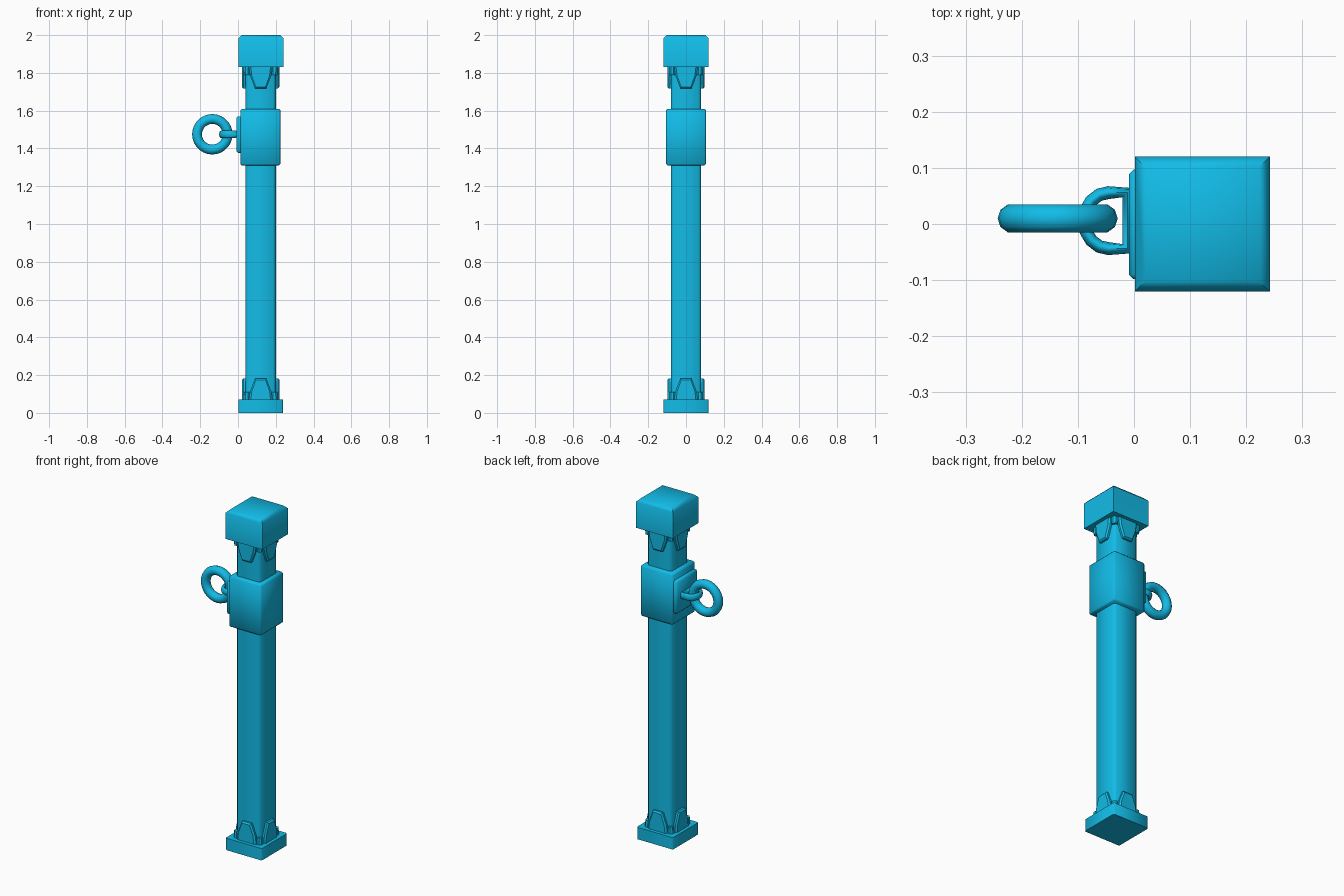
import bpy, bmesh
from math import sin, cos, pi, radians
from mathutils import Matrix, Vector

if "Cube" in bpy.data.objects:
    bpy.data.objects.remove(bpy.data.objects["Cube"])

CX = 0.12  # post axis in x

blue = bpy.data.materials.new("blue")
blue.diffuse_color = (0.006, 0.5, 0.8, 1)
blue.use_nodes = True
blue.node_tree.nodes["Principled BSDF"].inputs["Base Color"].default_value = blue.diffuse_color


def finish(obj, angle=50):
    obj.data.materials.append(blue)
    bpy.ops.object.select_all(action='DESELECT')
    obj.select_set(True)
    bpy.context.view_layer.objects.active = obj
    bpy.ops.object.shade_smooth_by_angle(angle=radians(angle))
    return obj


def from_bmesh(name, bm, angle=50):
    bmesh.ops.recalc_face_normals(bm, faces=bm.faces[:])
    me = bpy.data.meshes.new(name)
    bm.to_mesh(me)
    bm.free()
    obj = bpy.data.objects.new(name, me)
    bpy.context.collection.objects.link(obj)
    return finish(obj, angle)


def bevel(bm, test, width):
    edges = [e for e in bm.edges if test(*(v.co for v in e.verts))]
    bmesh.ops.bevel(bm, geom=edges, offset=width, segments=1, affect='EDGES', profile=0.5)


def upright(a, b):
    return abs(a.z - b.z) > 1e-4


def everything(a, b):
    return True


def box(name, lo, hi, width, test=everything):
    lo, hi = Vector(lo), Vector(hi)
    bm = bmesh.new()
    bmesh.ops.create_cube(bm, size=1)
    for v in bm.verts:
        v.co = Vector(((lo[i] + hi[i]) / 2 + v.co[i] * (hi[i] - lo[i])) for i in range(3))
    bevel(bm, test, width)
    return from_bmesh(name, bm)


# Post, foot, cap and collar
box("post", (0.04, -0.08, 0.05), (0.20, 0.08, 1.85), 0.013, upright)
box("foot", (0.002, -0.119, 0), (0.238, 0.119, 0.07), 0.006, upright)
box("cap", (0.002, -0.12, 1.83), (0.242, 0.12, 2.0), 0.018,
    lambda a, b: min(a.z, b.z) > 1.99)
box("collar", (0.012, -0.106, 1.31), (0.224, 0.106, 1.61), 0.008)
box("ring_plate", (-0.009, -0.098, 1.377), (0.03, 0.097, 1.57), 0.008)


# Claw leaves on four sides plus corner studs, at the foot and mirrored under the cap
def claws(name, z0, direction):
    bm = bmesh.new()
    outline = [(-0.062, 0), (0.062, 0), (0.056, 0.045), (0.03, 0.113),
               (-0.03, 0.113), (-0.056, 0.045)]
    for k in range(4):
        rot = Matrix.Rotation(k * pi / 2, 4, 'Z')
        leaf = bmesh.new()
        rings = []
        for y, s, drop in ((-0.07, 1, 0), (-0.091, 1, 0), (-0.099, 0.84, 0.008)):
            rings.append([leaf.verts.new((x * s, y, h - (drop if h > 0.1 else 0)))
                          for x, h in outline])
        leaf.faces.new(rings[0])
        leaf.faces.new(rings[-1])
        for a, b in zip(rings, rings[1:]):
            for i in range(6):
                j = (i + 1) % 6
                leaf.faces.new((a[i], a[j], b[j], b[i]))
        leaf.transform(rot)
        me = bpy.data.meshes.new("tmp")
        leaf.to_mesh(me)
        leaf.free()
        bm.from_mesh(me)
        bpy.data.meshes.remove(me)
        # corner stud
        m = rot @ Matrix.Translation((0.073, 0.073, 0.02)) @ Matrix.Rotation(pi / 8, 4, 'Z')
        bmesh.ops.create_cone(bm, cap_ends=True, segments=8, radius1=0.019,
                              radius2=0.017, depth=0.04, matrix=m)
    for v in bm.verts:
        v.co = Vector((v.co.x + CX, v.co.y, z0 + direction * v.co.z))
    return from_bmesh(name, bm, 30)


claws("foot_claws", 0.07, 1)
claws("cap_claws", 1.83, -1)

# D-shaped staple that holds the ring
path = [(-0.012, 0.05), (-0.045, 0.05)]
path += [(-0.045 - 0.044 * sin(t * pi / 8), 0.05 * cos(t * pi / 8)) for t in range(1, 8)]
path += [(-0.045, -0.05), (-0.012, -0.05)]
cu = bpy.data.curves.new("staple", 'CURVE')
cu.dimensions = '3D'
cu.bevel_depth = 0.0115
cu.bevel_resolution = 2
sp = cu.splines.new('POLY')
sp.points.add(len(path) - 1)
for p, (x, y) in zip(sp.points, path):
    p.co = (x, y, 0, 1)
sp.use_cyclic_u = True
staple = bpy.data.objects.new("staple", cu)
bpy.context.collection.objects.link(staple)
staple.location = (0, 0.006, 1.475)
staple.scale.z = 1.75
bpy.ops.object.select_all(action='DESELECT')
staple.select_set(True)
bpy.context.view_layer.objects.active = staple
bpy.ops.object.convert(target='MESH')
finish(bpy.context.view_layer.objects.active)

# Hanging ring
bpy.ops.mesh.primitive_torus_add(major_segments=28, minor_segments=10, major_radius=0.081,
                                 minor_radius=0.026, location=(-0.136, 0.01, 1.475),
                                 rotation=(pi / 2, 0, 0))
ring = bpy.context.object
ring.name = "ring"
finish(ring)
